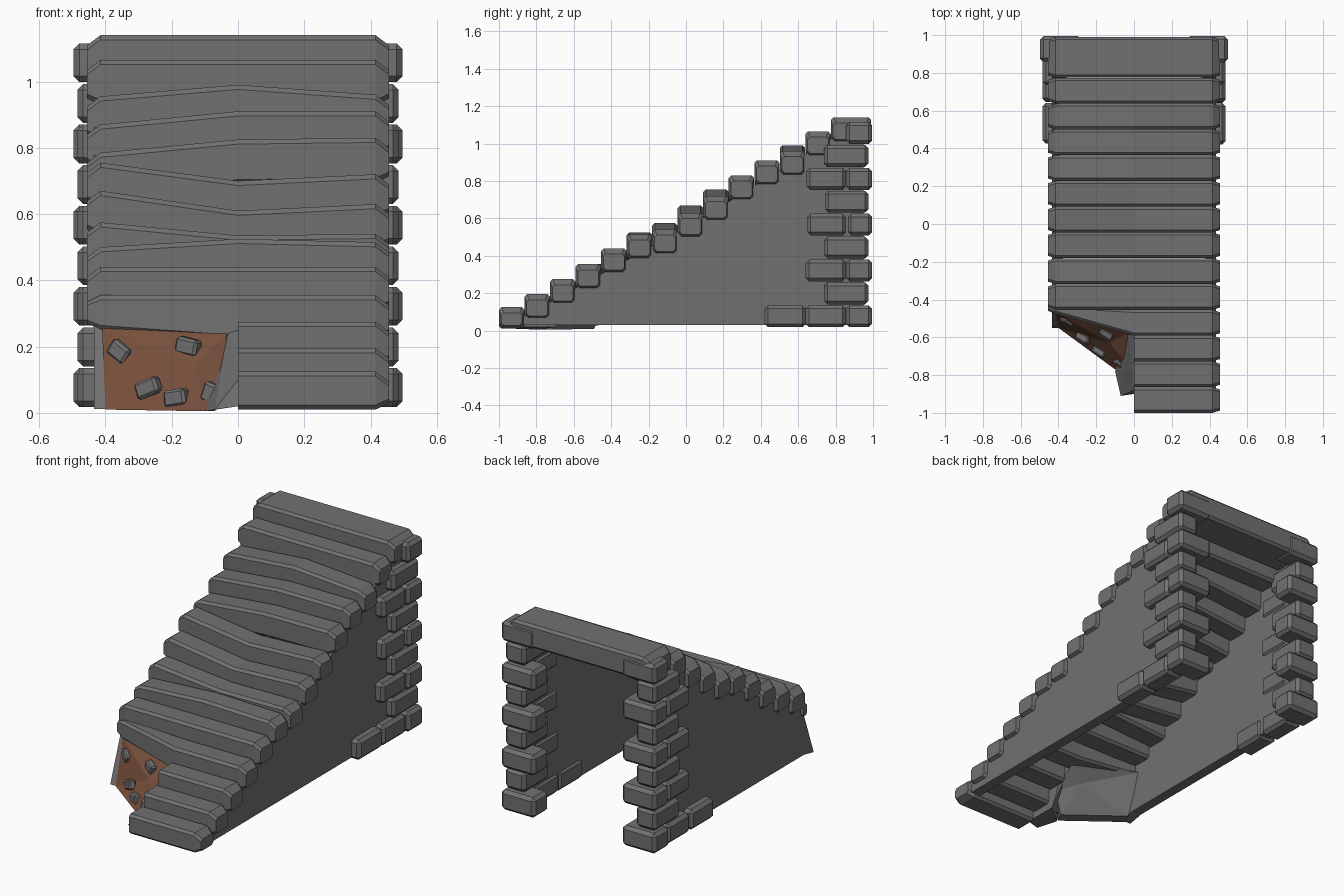
import bpy, bmesh, math, random
from mathutils import Matrix, Vector

if "Cube" in bpy.data.objects:
    bpy.data.objects.remove(bpy.data.objects["Cube"])

random.seed(4)


def material(name, color):
    m = bpy.data.materials.new(name)
    m.diffuse_color = (*color, 1)
    m.use_nodes = True
    m.node_tree.nodes["Principled BSDF"].inputs["Base Color"].default_value = m.diffuse_color
    return m


STONE = material("grey stone", (0.165, 0.165, 0.165))
DIRT = material("brown dirt", (0.19, 0.08, 0.045))


def finish(name, bm, mats=(STONE,)):
    bmesh.ops.recalc_face_normals(bm, faces=bm.faces)
    me = bpy.data.meshes.new(name)
    bm.to_mesh(me)
    bm.free()
    ob = bpy.data.objects.new(name, me)
    bpy.context.collection.objects.link(ob)
    for m in mats:
        me.materials.append(m)
    return ob


def ring(bm, x, y0, y1, z0, z1, c=0.014):
    """Chamfered rectangle in the y-z plane."""
    c = min(c, (y1 - y0) / 3)
    pts = [(y0 + c, z0), (y1 - c, z0), (y1, z0 + c), (y1, z1 - c),
           (y1 - c, z1), (y0 + c, z1), (y0, z1 - c), (y0, z0 + c)]
    return [bm.verts.new((x, y, z)) for y, z in pts]


def loft(name, sections):
    bm = bmesh.new()
    rings = [ring(bm, *s) for s in sections]
    for a, b in zip(rings, rings[1:]):
        for i in range(8):
            j = (i + 1) % 8
            bm.faces.new((a[i], a[j], b[j], b[i]))
    bm.faces.new(rings[0])
    bm.faces.new(rings[-1])
    return finish(name, bm)


def block(name, lo, hi, bevel=0.018, rot=None):
    bm = bmesh.new()
    size = Vector(hi) - Vector(lo)
    mid = (Vector(hi) + Vector(lo)) / 2
    bmesh.ops.create_cube(bm, size=1, matrix=Matrix.Diagonal((*size, 1)))
    bmesh.ops.bevel(bm, geom=bm.edges[:], offset=bevel, segments=1, affect='EDGES')
    if rot:
        bmesh.ops.transform(bm, matrix=rot, verts=bm.verts)
    bmesh.ops.translate(bm, vec=mid, verts=bm.verts)
    return finish(name, bm)


# Treads: top heights at left, middle and right make the worn sag
TOPS = [(.125,) * 3, (.195,) * 3, (.275,) * 3, (.355,) * 3, (.44,) * 3,
        (.50, .525, .515), (.575, .535, .54), (.67, .61, .63), (.755, .70, .72),
        (.785, .825, .83), (.87, .91, .91), (.955, .99, .96), (1.065,) * 3, (1.14,) * 3]
for i, (l, m, r) in enumerate(TOPS):
    y0 = -1 + 0.1365 * i
    y1 = y0 + 0.136 if i < 13 else 0.99
    h = 0.115 if i == 0 else 0.135
    dy, dz = 0.012, 0.03
    right = [(0, y0, y1, m - h, m), (.415, y0, y1, r - h, r),
             (.455, y0 + dy, y1 - dy, r - h + dz * .6, r - dz)]
    left = [(-.455, y0 + dy, y1 - dy, l - h + dz * .6, l - dz),
            (-.415, y0, y1, l - h, l)]
    if i < 3:                       # broken off at the middle
        left = []
    elif i == 3:                    # tapers to the left where it has crumbled
        left = [(-.455, -.46, -.43, .27, .335), (-.415, -.475, -.43, .25, .355)]
    loft(f"step_{i + 1}", left + right)


# Side walls under the treads
def wall(name, x0, x1, front):
    prof = front + [(0, .55), (.1, .61), (.64, .945), (.8, 1.04), (.95, 1.04), (.95, .03)]
    bm = bmesh.new()
    f = bm.faces.new([bm.verts.new((x0, y, z)) for y, z in prof])
    g = bmesh.ops.extrude_face_region(bm, geom=[f])["geom"]
    bmesh.ops.translate(bm, vec=(x1 - x0, 0, 0),
                        verts=[v for v in g if isinstance(v, bmesh.types.BMVert)])
    finish(name, bm)


wall("right_wall", .375, .435, [(-.97, .03), (-.86, .08)])
wall("left_wall", -.435, -.375, [(-.46, .03), (-.55, .012), (-.46, .26), (-.45, .30)])

# Corner stones at the back: rows alternate long across and long along
for side, label in ((1, "right"), (-1, "left")):
    def quoin(name, xa, xb, ya, yb, z0, z1):
        a, b = sorted((side * xa, side * xb))
        j = random.uniform(-.006, .006)
        block(f"{label}_{name}", (a, ya + j, z0), (b, yb, z1))
    for row in range(9):
        z0 = .018 + .1225 * row
        z1 = z0 + .117
        if row % 2 == 0:
            quoin(f"corner_stone_{row}", .28, .497, .86, .995, z0, z1)
            if row < 8:
                quoin(f"side_stone_{row}", .365, .485, .645, .855, z0, z1)
        else:
            quoin(f"corner_stone_{row}", .355, .485, .74, .975, z0, z1)
    quoin("base_stone", .365, .485, .425, .64, .018, .135)

# Crumbled corner: brown earth in front, grey slab behind
front = [(-.41, -.47, .255), (-.40, -.55, .01), (-.10, -.77, .005),
         (-.04, -.74, .12), (-.035, -.58, .24), (-.13, -.63, .15)]
bm = bmesh.new()
v = [bm.verts.new(p) for p in front]
w = [bm.verts.new((p[0] + .03, p[1] + .06, p[2])) for p in front]
A, B, C, D, E, F = range(6)
for t in ((A, B, F), (B, C, F), (A, F, E), (F, C, D), (F, D, E)):
    bm.faces.new([v[k] for k in t]).material_index = 1
    bm.faces.new([w[k] for k in reversed(t)])
for k in range(5):
    n = (k + 1) % 5
    bm.faces.new((v[k], v[n], w[n], w[k]))
finish("exposed_earth", bm, (STONE, DIRT))

# Broken masonry between the earth and the lowest treads
bm = bmesh.new()
for p in [(0, -.9, .02), (-.07, -.91, .01), (-.1, -.78, .005), (-.035, -.745, .12),
          (-.03, -.585, .24), (0, -.59, .25), (0, -.88, .1), (0, -.7, .02)]:
    bm.verts.new(p)
bmesh.ops.convex_hull(bm, input=bm.verts)
finish("broken_masonry", bm)

# Loose stones in the earth
for n, (x, z, a, s) in enumerate([(-.355, .185, -35, .07), (-.27, .075, 20, .078),
                                  (-.15, .20, -12, .075), (-.185, .045, 8, .075),
                                  (-.08, .06, 70, .06)]):
    t = z / .25
    y = (1 - t) * (-.55 - .22 * (x + .4) / .3) + t * (-.47 - .11 * (x + .4) / .36)
    rot = Matrix.Rotation(math.radians(-32), 4, 'Z') @ Matrix.Rotation(math.radians(-a), 4, 'Y')
    h = Vector((s / 2, .02, .026))
    c = Vector((x, y, z))
    block(f"loose_stone_{n + 1}", c - h, c + h, .008, rot)
